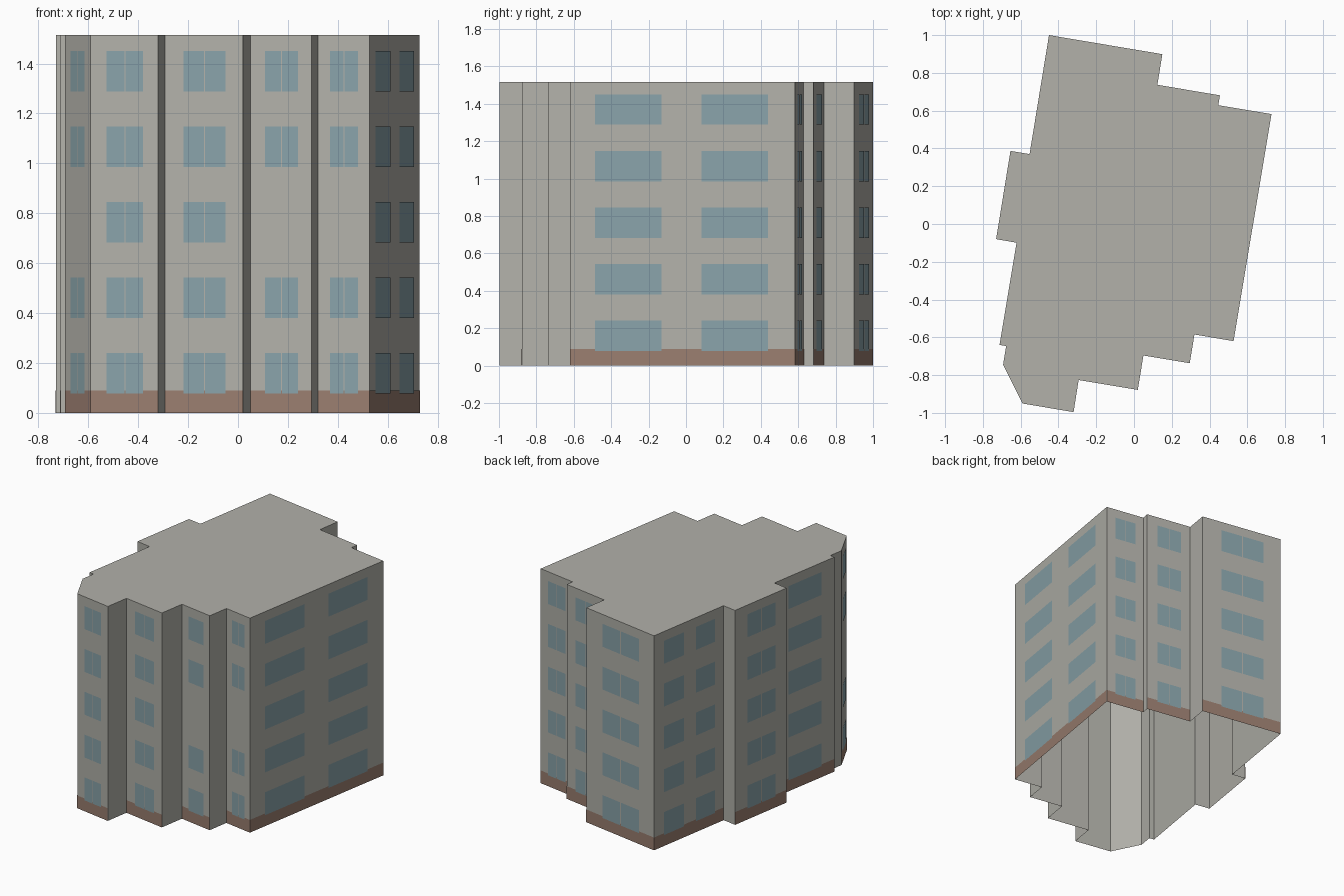
import bpy
import bmesh
from mathutils import Vector

if "Cube" in bpy.data.objects:
    bpy.data.objects.remove(bpy.data.objects["Cube"])

HEIGHT, PLINTH = 1.515, 0.09
SILL, STOREY, WINDOW_HEIGHT, FLOORS = 0.078, 0.3025, 0.162, 5


def material(name, colour):
    mat = bpy.data.materials.new(name)
    mat.use_nodes = True
    mat.diffuse_color = (*colour, 1)
    mat.node_tree.nodes["Principled BSDF"].inputs["Base Color"].default_value = (*colour, 1)
    return mat


concrete = material("concrete", (0.445, 0.44, 0.402))
glass = material("window glass", (0.25, 0.366, 0.402))
brick = material("brown plinth", (0.323, 0.209, 0.162))


def finish(bm, name, mat):
    mesh = bpy.data.meshes.new(name)
    bm.to_mesh(mesh)
    bm.free()
    mesh.materials.append(mat)
    bpy.context.collection.objects.link(bpy.data.objects.new(name, mesh))


def plate(bm, a, b, t0, t1, z0, z1, lift):
    """Flat panel on the wall from a to b, between fractions t0 and t1."""
    d = (b - a).normalized()
    out = Vector((d.y, -d.x)) * lift
    p, q = a.lerp(b, t0) + out, a.lerp(b, t1) + out
    corners = [(p, z0), (q, z0), (q, z1), (p, z1)]
    bm.faces.new([bm.verts.new((c.x, c.y, z)) for c, z in corners])


# Window layouts along a wall, as fractions of its length
PAIR = [(0.24, 0.503), (0.517, 0.78)]
WIDE = [(0.23, 0.78)]
SIDE = [(0.14, 0.43), (0.60, 0.87)]
LONG = [(0.112, 0.407), (0.586, 0.88)]
BLANK = []

# Footprint, counter-clockwise: corner, windows of the wall starting there,
# and whether that wall has a middle storey window
plan = [
    (-0.45, 1.0, SIDE, True),
    (-0.553, 0.37, BLANK, True),
    (-0.654, 0.387, PAIR, True),
    (-0.73, -0.08, BLANK, True),
    (-0.622, -0.099, WIDE, True),
    (-0.712, -0.64, BLANK, True),
    (-0.677, -0.646, BLANK, True),
    (-0.693, -0.745, PAIR, False),
    (-0.591, -0.95, PAIR, True),
    (-0.32, -0.996, BLANK, True),
    (-0.293, -0.826, PAIR, True),
    (0.02, -0.878, BLANK, True),
    (0.05, -0.696, PAIR, False),
    (0.295, -0.737, BLANK, True),
    (0.32, -0.585, PAIR, False),
    (0.527, -0.62, LONG, True),
    (0.728, 0.582, PAIR, True),
    (0.446, 0.629, BLANK, True),
    (0.455, 0.681, PAIR, True),
    (0.124, 0.737, BLANK, True),
    (0.15, 0.899, PAIR, True),
]
corners = [Vector(p[:2]) for p in plan]

# Walls and flat roof, open underneath
shell, plinth, windows = bmesh.new(), bmesh.new(), bmesh.new()
low = [shell.verts.new((c.x, c.y, 0)) for c in corners]
top = [shell.verts.new((c.x, c.y, HEIGHT)) for c in corners]
shell.faces.new(top)

for i, (_, _, layout, middle) in enumerate(plan):
    j = (i + 1) % len(plan)
    shell.faces.new([low[i], low[j], top[j], top[i]])
    if not layout:
        continue
    # Plinth band and rows of windows
    plate(plinth, corners[i], corners[j], 0, 1, 0, PLINTH, 0.001)
    for floor in range(FLOORS):
        if floor == FLOORS // 2 and not middle:
            continue
        z = SILL + floor * STOREY
        for start, end in layout:
            plate(windows, corners[i], corners[j], start, end, z, z + WINDOW_HEIGHT, 0.002)

finish(shell, "walls_and_roof", concrete)
finish(plinth, "plinth_band", brick)
finish(windows, "windows", glass)
